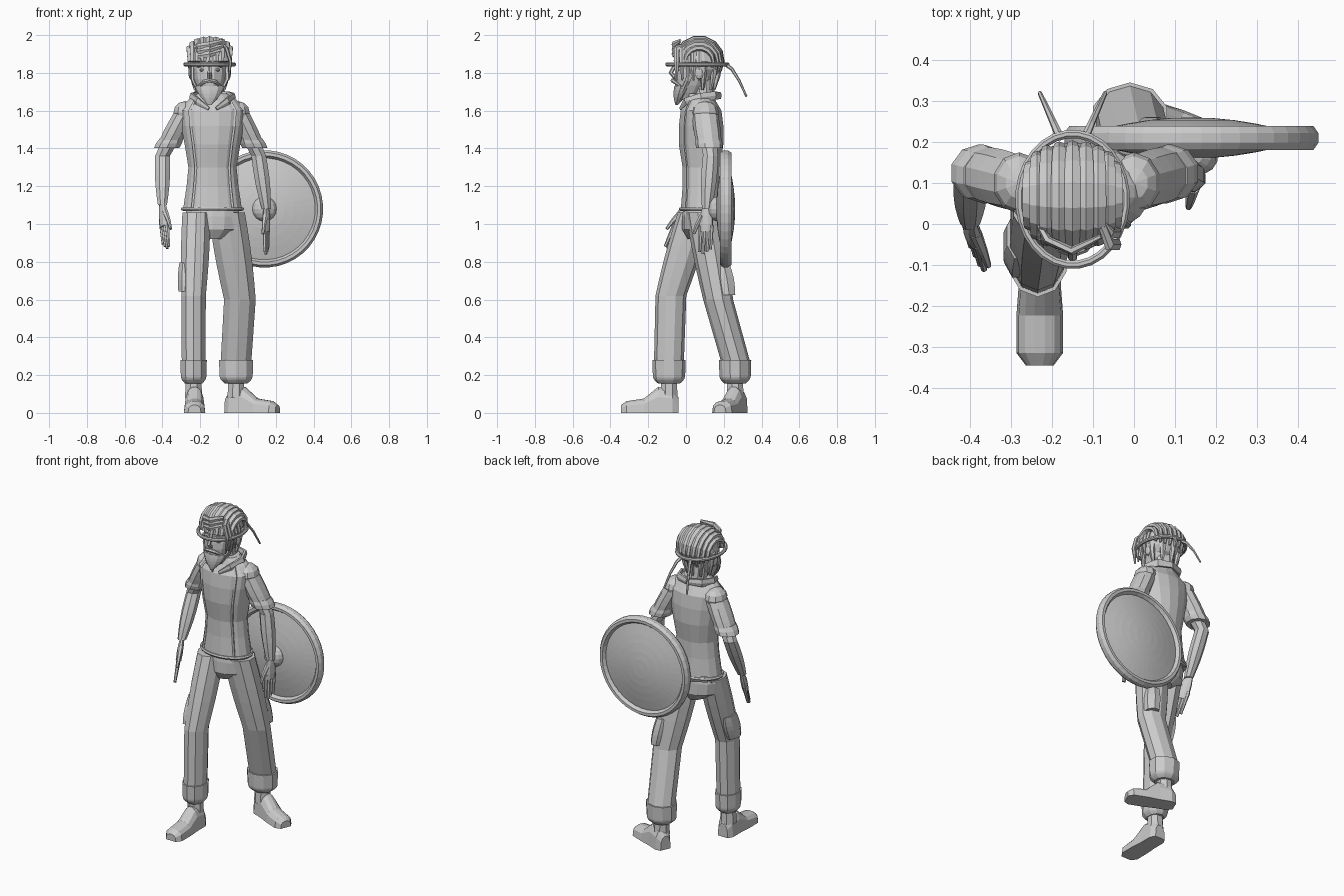
import bpy, bmesh
from math import sin, cos, pi, sqrt
from mathutils import Vector

if "Cube" in bpy.data.objects:
    bpy.data.objects.remove(bpy.data.objects["Cube"])

X, Y, Z = Vector((1, 0, 0)), Vector((0, 1, 0)), Vector((0, 0, 1))

grey = bpy.data.materials.new("plain_grey")
grey.use_nodes = True
grey.diffuse_color = (.6, .6, .6, 1)
grey.node_tree.nodes["Principled BSDF"].inputs["Base Color"].default_value = grey.diffuse_color


def ellipse(center, across, along, count):
    """Points of an ellipse with the two given half-axis vectors."""
    angles = [2 * pi * (step + .5) / count for step in range(count)]
    return [center + across * cos(angle) + along * sin(angle) for angle in angles]


def skin(name, rings, closed=False):
    """Bridge equal rings of points into one flat-faceted shell."""
    mesh = bpy.data.meshes.new(name)
    bm = bmesh.new()
    loops = [[bm.verts.new(point) for point in ring] for ring in rings]
    count = len(loops[0])
    following = loops[1:] + (loops[:1] if closed else [])
    for lower, upper in zip(loops, following):
        for this in range(count):
            after = (this + 1) % count
            bm.faces.new((lower[this], lower[after], upper[after], upper[this]))
    if not closed:
        bm.faces.new(loops[0])
        bm.faces.new(loops[-1])
    bmesh.ops.recalc_face_normals(bm, faces=bm.faces)
    bm.to_mesh(mesh)
    bm.free()
    mesh.materials.append(grey)
    bpy.context.collection.objects.link(bpy.data.objects.new(name, mesh))


def stack(name, center, sections, count=12):
    """Level ellipses about one upright axis: height, half width, half depth."""
    skin(name, [ellipse(Vector((center.x, center.y, height)), X * width, Y * depth, count)
                for height, width, depth in sections])


def limb(name, start, end, first, last, bulge=0, depth=1, count=10, steps=5):
    """Level ellipses from joint to joint, swelling in the middle."""
    rings = []
    for step in range(steps + 1):
        t = step / steps
        radius = first + (last - first) * t + bulge * sin(pi * t)
        rings.append(ellipse(start.lerp(end, t), X * radius, Y * radius * depth, count))
    skin(name, rings)


def strand(name, points, radius, tip=1, side=X, flat=1, count=6, swell=0, closed=False):
    """Tube along a path, running from radius to radius * tip."""
    rings = []
    final = len(points) - 1
    for index, point in enumerate(points):
        before = points[index - 1] if index or closed else point
        after = points[(index + 1) % len(points)] if closed or index < final else point
        tangent = (after - before).normalized()
        across = (side - tangent * tangent.dot(side)).normalized()
        t = index / final
        size = radius * (1 + (tip - 1) * t + swell * sin(pi * t))
        rings.append(ellipse(point, across * size, tangent.cross(across) * size * flat, count))
    skin(name, rings, closed)


def ball(name, center, width, depth, height, count=12, rows=8):
    """Faceted ellipsoid."""
    tilts = [pi * (row + .1) / (rows + .2) - pi / 2 for row in range(rows + 1)]
    skin(name, [ellipse(center + Z * height * sin(tilt), X * width * cos(tilt), Y * depth * cos(tilt), count)
                for tilt in tilts])


def place(x, y, z):
    return Vector((x, y, z))


# Shirt body with a hem band
chest = place(-.135, .08, 0)
shirt = [(1.07, .16, .11), (1.2, .14, .1), (1.3, .13, .1), (1.42, .15, .12), (1.52, .17, .12),
         (1.6, .18, .11), (1.65, .14, .08), (1.69, .08, .07)]
stack("shirt", chest, shirt, 16)
strand("shirt_hem", ellipse(chest + Z * 1.08, X * .16, Y * .11, 20), .01, side=Z, closed=True)

# Trouser seat
stack("trouser_seat", chest, [(1.12, .13, .09), (1.04, .15, .1), (.97, .14, .1), (.92, .06, .07)], 14)
strand("back_sash", [chest + place(-.12, .07, 1.08), chest + place(-.02, .11, 1.07),
                     chest + place(.1, .08, 1.08)], .02, side=Z, flat=.6)

# Neck, skull and beard
head = place(-.15, .06, 1.86)
limb("neck", place(-.14, .1, 1.62), place(-.15, .08, 1.8), .058, .062)
ball("skull", head, .1, .12, .12, 14)
limb("jaw", head - Z * .02, head + place(0, -.05, -.2), .095, .04, .015, 1.2, 12)
limb("beard", head + place(0, -.07, -.13), head + place(0, -.11, -.23), .08, .01, .01, .65)
strand("nose", [head + place(0, -.11, 0), head + place(0, -.14, -.06), head + place(0, -.11, -.09)], .01, 1.4)
strand("moustache", [head + place(.06 * t, .04 * t * t - .13, -.1 - .03 * t * t) for t in (-1, -.5, 0, .5, 1)],
       .006, side=Z, swell=1)

# Hair: cap with locks combed from brow to nape
ball("hair_cap", head + Y * .01, .108, .125, .115, 14)
for lock in range(9):
    turn = 1.2 * (lock - 4) / 4
    reach = sqrt(cos(turn))
    sweep = [pi * step / 7 for step in range(9)]
    strand("hair_lock_%d" % lock,
           [head + place(.11 * sin(turn), .01 - .125 * reach * cos(angle), .122 * reach * sin(angle))
            for angle in sweep], .016, .5, flat=.7, swell=.7)
for lock in range(5):
    angle = pi * (lock + .5) / 5
    out = X * cos(angle) * .1 + Y * sin(angle) * .11
    strand("nape_lock_%d" % lock, [head + out, head + out * .95 - Z * .08, head + out * .8 - Z * .15],
           .025, .3, side=out.cross(Z))
for lock in range(3):
    rise = Z * lock * .025
    strand("fringe_%d" % lock, [head + place(-.1, -.03, .01) + rise, head + place(-.06, -.1, .03) + rise,
                                head + place(0, -.125, .04) + rise, head + place(.07, -.09, .06) + rise],
           .01, side=Z, flat=.6, swell=1)
for lock in range(5):
    slide = Y * (.03 * lock - .11)
    strand("temple_tuft_%d" % lock, [head + place(.07, -.05, .09), head + X * .09 + Z * .07 + slide,
                                     head + X * .11 + slide, head + X * .1 - Z * .1 + slide],
           .014, .4, side=Y, flat=.6, swell=.6)

# Hoop headband
hoop = head - Z * .015
strand("headband", ellipse(hoop, X * .13, Y * .16, 28), .011, side=Z, count=8, closed=True)


def build_hand(tag, wrist, tip, side):
    """Palm, four fingers and a thumb."""
    reach = tip - wrist
    strand(tag + "_palm", [wrist + reach * t for t in (-.05, .15, .35, .5)], .025, 1.4, side, .5, 8, .3)
    for finger in range(4):
        spread = side * (.03 - .02 * finger)
        length = 1 - .05 * abs(finger - 1)
        strand("%s_finger_%d" % (tag, finger), [wrist + reach * length * t + spread for t in (.4, .7, 1)],
               .013, .6, side)
    strand(tag + "_thumb", [wrist + reach * t + side * .1 * sqrt(t - .1) for t in (.15, .35, .55)],
           .016, .5, side)


def build_shoe(tag, heel, toe):
    """Flat-soled shoe: position along the foot, width and height."""
    across = (toe - heel).normalized().cross(Z)
    outline = [(0, .6, .6), (.1, .9, .9), (.35, .9, 1), (.6, 1, .55), (.9, 1, .45), (1, .6, .3)]
    arch = [pi * step / 7 for step in range(8)]
    skin(tag + "_shoe", [[heel.lerp(toe, t) + across * .057 * width * cos(a) + Z * .14 * height * sin(a) ** .6
                          for a in arch] for t, width, height in outline])


def build_side(tag, out, shoulder, elbow, wrist, fingertip, palm_side,
               hip, knee, ankle, heel, toe, leg, leg_depth, pocket):
    """Everything that belongs to one half of the body."""
    # Arm in a short sleeve with a rolled cuff
    cuff_top, cuff_end = shoulder.lerp(elbow, .6), shoulder.lerp(elbow, .82)
    ball(tag + "_shoulder", shoulder, .065, .075, .06, 10, 6)
    limb(tag + "_sleeve", shoulder, cuff_end, .062, .058, .005, 1.1)
    limb(tag + "_sleeve_cuff", cuff_top, cuff_end, .066, .07, .004, steps=2)
    limb(tag + "_elbow", cuff_end, elbow, .045, .042, count=8, steps=2)
    limb(tag + "_forearm", elbow, wrist, .042, .026, .008, 1.05, 8)
    build_hand(tag, wrist, fingertip, palm_side)

    # Trouser leg gathered at the ankle, with a thigh pocket
    gather = ankle + Z * .08
    limb(tag + "_thigh", hip, knee, leg * 1.15, leg, leg * .08, leg_depth)
    limb(tag + "_shin", knee, gather, leg, leg * .97, 0, leg_depth)
    limb(tag + "_trouser_cuff", gather, ankle, leg * 1.08, leg * 1.05, 0, leg_depth, steps=2)
    limb(tag + "_cuff_gather", ankle, ankle - Z * .045, leg * 1.05, leg * .7, leg * .1, leg_depth)
    top, bottom = hip.lerp(knee, .6) + pocket, hip.lerp(knee, .95) + pocket
    limb(tag + "_pocket", top, bottom, leg * .5, leg * .5, .006, leg_depth * 1.5, 8)

    # Ankle and shoe
    limb(tag + "_ankle", ankle, ankle - Z * .12, .042, .05, count=8)
    build_shoe(tag, heel, toe)

    # Front seam and folded collar wing
    share = .68
    strand(tag + "_shirt_seam", [chest + X * out * width * share - Y * depth * sqrt(1 - share * share) + Z * height
                                 for height, width, depth in shirt[:7]], .008, flat=.6, count=4)
    strand(tag + "_collar", [chest + place(0, .1, 1.68), chest + place(out * .08, .07, 1.68),
                             chest + place(out * .11, 0, 1.67), chest + place(out * .08, -.08, 1.65),
                             chest + place(out * .02, -.11, 1.61)], .02, .5, Z, .5, swell=.6)

    # Eye, brow, ear, sideburn and headband tail
    eye = head + place(out * .04, -.1, -.045)
    ball(tag + "_eye", eye, .016, .012, .008, 8, 5)
    strand(tag + "_brow", [eye + place(-.025, 0, .02), eye + place(0, -.012, .03), eye + place(.025, 0, .02)],
           .009, side=Z, count=5)
    ball(tag + "_ear", head + place(out * .1, .01, -.06), .014, .025, .035, 8, 5)
    strand(tag + "_sideburn", [head + place(out * .09, -.03, -.03), head + place(out * .09, -.05, -.1),
                               head + place(out * .06, -.08, -.16)], .02, .6, Y, .6)
    strand(tag + "_band_tail", [hoop + place(out * (.03 + .05 * t), .15 + .11 * t, -.17 * t ** 1.6)
                                for t in (0, .3, .65, 1)], .011, .5)


build_side("right", -1, shoulder=place(-.28, .1, 1.59), elbow=place(-.4, .13, 1.36),
           wrist=place(-.4, .01, 1.1), fingertip=place(-.38, -.09, .87), palm_side=place(.5, -.85, 0),
           hip=place(-.22, .05, 1.06), knee=place(-.235, -.08, .62), ankle=place(-.235, -.09, .2),
           heel=place(-.23, -.04, 0), toe=place(-.23, -.345, 0),
           leg=.068, leg_depth=1.2, pocket=X * -.05)
build_side("left", 1, shoulder=place(0, .1, 1.59), elbow=place(.11, .13, 1.36),
           wrist=place(.15, .11, 1.08), fingertip=place(.15, .1, .84), palm_side=place(-.25, -.95, 0),
           hip=place(-.06, .09, 1.06), knee=place(.01, .17, .6), ankle=place(-.01, .26, .2),
           heel=place(-.06, .29, 0), toe=place(.21, .18, 0),
           leg=.088, leg_depth=.9, pocket=place(.04, .04, 0))

# Round shield: rim, shallow dome on both faces, central boss
shield = place(.14, .21, 1.08)
slopes = [step / 6 for step in range(-6, 7)]
skin("shield_plate", [ellipse(shield + Y * .05 * sin(t * pi / 2), X * .3 * (1.02 - abs(t)), Z * .3 * (1.02 - abs(t)), 40)
                      for t in slopes])
strand("shield_rim", ellipse(shield, X * .29, Z * .29, 40), .032, side=Y, flat=.7, count=8, closed=True)
ball("shield_boss", shield - Y * .045, .066, .05, .066, 14)
